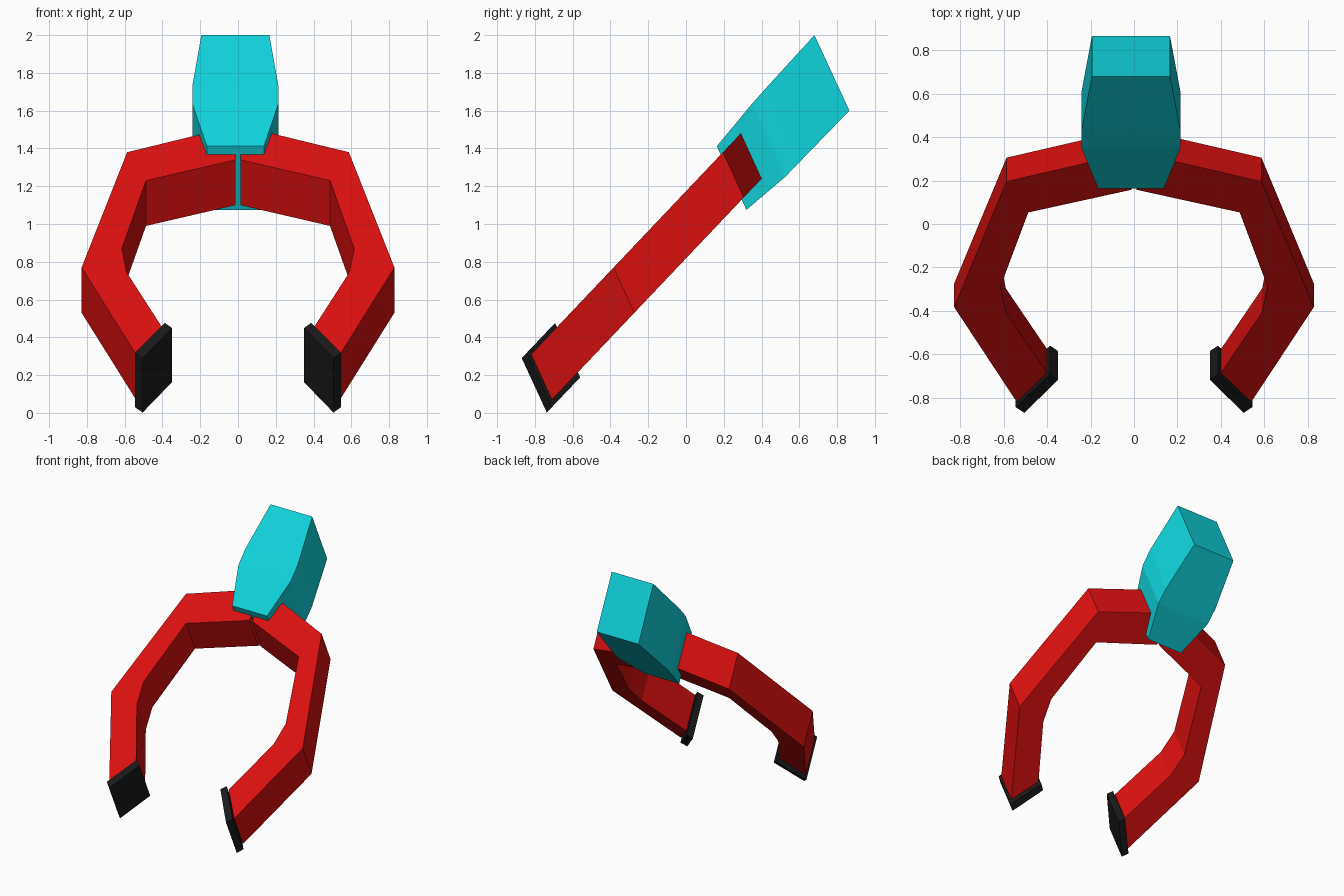
import bpy
import bmesh
from mathutils import Vector

cube = bpy.data.objects.get("Cube")
if cube:
    bpy.data.objects.remove(cube, do_unlink=True)


def make_material(name, rgb):
    m = bpy.data.materials.new(name)
    m.use_nodes = True
    m.diffuse_color = (*rgb, 1)
    bsdf = next(n for n in m.node_tree.nodes if n.type == 'BSDF_PRINCIPLED')
    bsdf.inputs["Base Color"].default_value = (*rgb, 1)
    return m


red = make_material("red", (0.72, 0.005, 0.005))
cyan = make_material("cyan", (0.005, 0.66, 0.72))
black = make_material("black", (0.01, 0.01, 0.01))


def finish(name, bm, material):
    bmesh.ops.recalc_face_normals(bm, faces=bm.faces)
    mesh = bpy.data.meshes.new(name)
    bm.to_mesh(mesh)
    bm.free()
    mesh.materials.append(material)
    obj = bpy.data.objects.new(name, mesh)
    bpy.context.collection.objects.link(obj)
    return obj


def sloped_prism(name, outline, lift, depth, side, material):
    """Lay an (x, z) outline on the tilted plane and extrude it along depth."""
    bm = bmesh.new()
    face = bm.faces.new([bm.verts.new((side * x, z * 0.949 - lift, z)) for x, z in outline])
    new = bmesh.ops.extrude_face_region(bm, geom=[face], use_keep_orig=True)["geom"]
    verts = [g for g in new if isinstance(g, bmesh.types.BMVert)]
    bmesh.ops.translate(bm, verts=verts, vec=Vector(depth))
    return finish(name, bm, material)


# Jaw arms with grip pads at their tips
arm_outline = [(0.012, 1.52), (0.587, 1.38), (0.828, 0.77), (0.54, 0.31),
               (0.40, 0.45), (0.59, 0.745), (0.615, 0.87), (0.487, 1.23), (0.012, 1.34)]
pad_outline = [(0.505, 0.29), (0.35, 0.45), (0.387, 0.476), (0.545, 0.318)]
for label, side in (("left", 1), ("right", -1)):
    sloped_prism(label + "_arm", arm_outline, 1.114, (0, 0.11, -0.24), side, red)
    sloped_prism(label + "_grip_pad", pad_outline, 1.145, (0, 0.133, -0.288), side, black)

# Wrist block: half width, then upper and lower (y, z) of each cross-section
sections = [(0.18, (0.68, 2.0), (0.865, 1.6)),
            (0.228, (0.433, 1.73), (0.608, 1.335)),
            (0.228, (0.35, 1.637), (0.526, 1.25)),
            (0.151, (0.163, 1.412), (0.32, 1.075))]
bm = bmesh.new()
rings = []
for w, top, low in sections:
    corners = [(-w, *top), (w, *top), (w, *low), (-w, *low)]
    rings.append([bm.verts.new((x - 0.014, y, z)) for x, y, z in corners])
for a, b in zip(rings, rings[1:]):
    for i in range(4):
        j = (i + 1) % 4
        bm.faces.new((a[i], a[j], b[j], b[i]))
bm.faces.new(rings[0])
bm.faces.new(rings[-1])
finish("wrist_block", bm, cyan)
